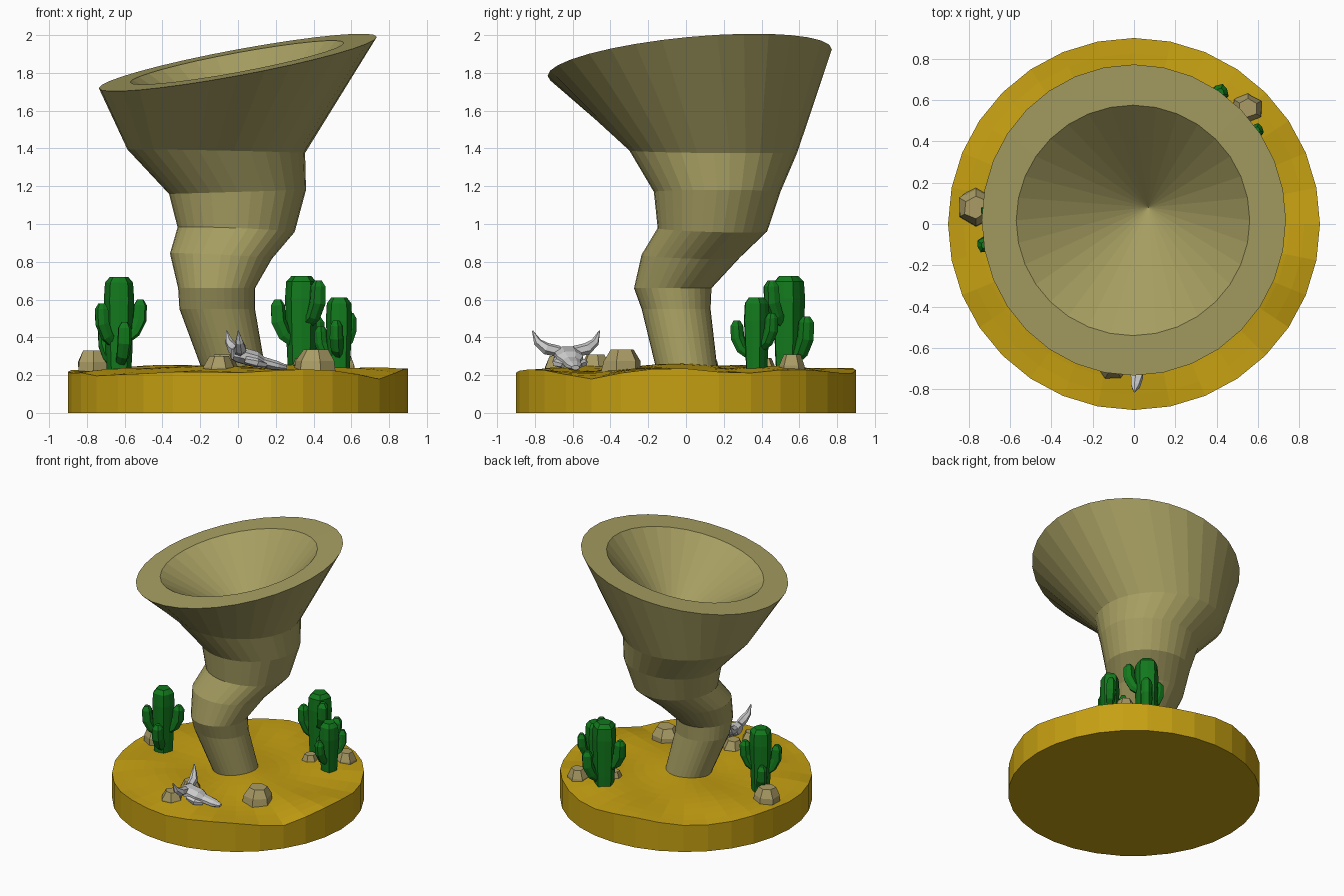
import bpy, bmesh, random
from math import sin, cos, pi, radians, exp, atan2, degrees, hypot
from mathutils import Vector, Matrix

if "Cube" in bpy.data.objects:
    bpy.data.objects.remove(bpy.data.objects["Cube"])

random.seed(4)


def material(name, rgb):
    m = bpy.data.materials.new(name)
    m.diffuse_color = (*rgb, 1)
    m.use_nodes = True
    m.node_tree.nodes["Principled BSDF"].inputs["Base Color"].default_value = m.diffuse_color
    return m


SAND = material("sand", (0.56, 0.35, 0.006))
DUST = material("dust", (0.38, 0.34, 0.12))
GREEN = material("green", (0.006, 0.19, 0.012))
STONE = material("stone", (0.40, 0.33, 0.13))


def finish(name, bm, mat=None):
    bmesh.ops.recalc_face_normals(bm, faces=bm.faces)
    me = bpy.data.meshes.new(name)
    bm.to_mesh(me)
    bm.free()
    ob = bpy.data.objects.new(name, me)
    bpy.context.collection.objects.link(ob)
    if mat:
        me.materials.append(mat)
    return ob


def bridge(bm, a, b):
    n = len(a)
    for i in range(n):
        j = (i + 1) % n
        bm.faces.new((a[i], a[j], b[j], b[i]))


def loft(bm, path, sides, rib=1.0, wide=1.0, xf=Matrix(), jitter=0.0):
    """Capped tube through (x, y, z, radius) points."""
    pts = [Vector(p[:3]) for p in path]
    rings = []
    for k, p in enumerate(pts):
        t = pts[min(k + 1, len(pts) - 1)] - pts[max(k - 1, 0)]
        q = Vector((0, 0, 1)).rotation_difference(t.normalized())
        ring = []
        for i in range(sides):
            a = 2 * pi * (i + 0.5) / sides
            r = path[k][3] * (rib if i % 2 else 1) * (1 + random.uniform(-jitter, jitter))
            ring.append(bm.verts.new(xf @ (p + q @ Vector((r * cos(a), r * wide * sin(a), 0)))))
        rings.append(ring)
    for a, b in zip(rings, rings[1:]):
        bridge(bm, a, b)
    bm.faces.new(rings[0])
    bm.faces.new(rings[-1])


def ground(x, y):
    """Height of the rippled sand."""
    r = hypot(x, y) / 0.9
    a = degrees(atan2(y, x)) % 360
    h = 0.222 + 0.025 * (1 - r * r)
    h += 0.010 * sin(9 * y + 2.5 * sin(3 * x) + 1) + 0.005 * sin(8 * x - 4 * y)
    for ang in (212, 325):
        h -= 0.038 * r ** 4 * exp(-((a - ang) / 11) ** 2)
    return h


# Sand base: flat underside, straight wall, rippled top
bm = bmesh.new()
SEG, N = 32, 12


def circle(r, zfun):
    out = []
    for i in range(SEG):
        x, y = r * cos(2 * pi * i / SEG), r * sin(2 * pi * i / SEG)
        out.append(bm.verts.new((x, y, zfun(x, y))))
    return out


prev = circle(0.9, lambda x, y: 0)
bm.faces.new(prev)
for k in range(N, 0, -1):
    ring = circle(0.9 * k / N, ground)
    bridge(bm, prev, ring)
    prev = ring
bm.faces.new(prev)
finish("sand_base", bm, SAND)

# Tornado: x min, x max, y min, y max, mid z, slope in x, slope in y
RINGS = [
    (-0.18, 0.15, -0.15, 0.17, 0.20, 0, 0),
    (-0.31, 0.09, -0.235, 0.13, 0.55, 0, 0),
    (-0.317, 0.09, -0.275, 0.135, 0.66, 0, 0),
    (-0.36, 0.18, -0.235, 0.285, 0.83, -0.05, -0.03),
    (-0.32, 0.30, -0.15, 0.43, 0.97, -0.04, -0.03),
    (-0.365, 0.36, -0.17, 0.50, 1.17, 0.03, 0),
    (-0.585, 0.355, -0.30, 0.59, 1.385, -0.02, -0.01),
    (-0.737, 0.735, -0.733, 0.772, 1.855, 0.184, 0.093),
    (-0.57, 0.56, -0.54, 0.575, 1.855, 0.184, 0.093),
]
bm = bmesh.new()
prev = None
for x0, x1, y0, y1, z, sx, sy in RINGS:
    ring = []
    for i in range(SEG):
        a = 2 * pi * i / SEG
        dx, dy = (x1 - x0) / 2 * cos(a), (y1 - y0) / 2 * sin(a)
        ring.append(bm.verts.new(((x0 + x1) / 2 + dx, (y0 + y1) / 2 + dy, z + sx * dx + sy * dy)))
    if prev:
        bridge(bm, prev, ring)
    else:
        bm.faces.new(ring)
    prev = ring
apex = bm.verts.new((0.07, 0.08, 1.39))
for i in range(SEG):
    bm.faces.new((prev[i], prev[(i + 1) % SEG], apex))
finish("tornado", bm, DUST)


# Cacti: ribbed trunk with upturned arms given as (angle, tip height)
def cactus(name, x, y, top, r, arms):
    bm = bmesh.new()
    loft(bm, [(x, y, 0.2, r * 0.86), (x, y, 0.32, r * 0.95), (x, y, top - 0.12, r * 1.08),
              (x, y, top - 0.03, r), (x, y, top, r * 0.65)], 10, rib=0.86)
    for ang, tip in arms:
        xf = Matrix.Translation((x, y, 0)) @ Matrix.Rotation(radians(ang), 4, 'Z')
        q = r / 0.08
        loft(bm, [(0.03 * q, 0, tip - 0.22 * q, 0.032 * q), (0.085 * q, 0, tip - 0.175 * q, 0.04 * q),
                  (0.115 * q, 0, tip - 0.11 * q, 0.044 * q), (0.12 * q, 0, tip - 0.03, 0.041 * q),
                  (0.12 * q, 0, tip, 0.02 * q)], 8, rib=0.88, xf=xf)
    finish(name, bm, GREEN)


cactus("cactus_left", -0.63, -0.03, 0.72, 0.078, [(15, 0.60), (130, 0.47), (218, 0.58), (285, 0.48)])
cactus("cactus_back", 0.335, 0.54, 0.725, 0.084, [(-45, 0.70), (50, 0.51), (190, 0.60)])
cactus("cactus_right", 0.535, 0.37, 0.61, 0.068, [(55, 0.53), (160, 0.46), (262, 0.49)])

# Rocks: x, y, radius, top height
ROCKS = [(-0.765, 0.08, 0.10, 0.33), (0.41, -0.34, 0.115, 0.335), (-0.10, -0.68, 0.085, 0.30),
         (-0.08, -0.48, 0.085, 0.31), (0.55, 0.56, 0.08, 0.31), (0.34, 0.41, 0.07, 0.29)]
for k, (x, y, r, top) in enumerate(ROCKS):
    bm = bmesh.new()
    xf = Matrix.Translation((x, y, 0)) @ Matrix.Rotation(k * 1.3, 4, 'Z')
    loft(bm, [(0, 0, 0.18, r), (0, 0, top - 0.06, r * 0.92), (0, 0, top, r * 0.58)], 6, xf=xf, jitter=0.1)
    finish(f"rock_{k + 1}", bm, STONE)

# Horned skull lying on the sand, snout towards +x
xf = Matrix.Translation((0.0, -0.63, 0)) @ Matrix.Rotation(radians(10), 4, 'Z')
bm = bmesh.new()
loft(bm, [(-0.03, 0, 0.31, 0.03), (0.0, 0, 0.31, 0.045), (0.09, 0, 0.285, 0.045),
          (0.13, 0, 0.27, 0.03), (0.21, 0, 0.25, 0.026), (0.26, 0, 0.24, 0.013)], 8, wide=1.7, xf=xf)
for s in (-1, 1):
    # horn, then cheek bone
    loft(bm, [(0.0, s * 0.04, 0.325, 0.03), (-0.005, s * 0.11, 0.34, 0.032),
              (-0.02, s * 0.155, 0.375, 0.022), (-0.03, s * 0.18, 0.435, 0.003)], 6, xf=xf)
    loft(bm, [(0.03, s * 0.06, 0.285, 0.02), (0.09, s * 0.075, 0.265, 0.022),
              (0.14, s * 0.045, 0.25, 0.015)], 5, xf=xf)
finish("horned_skull", bm)
